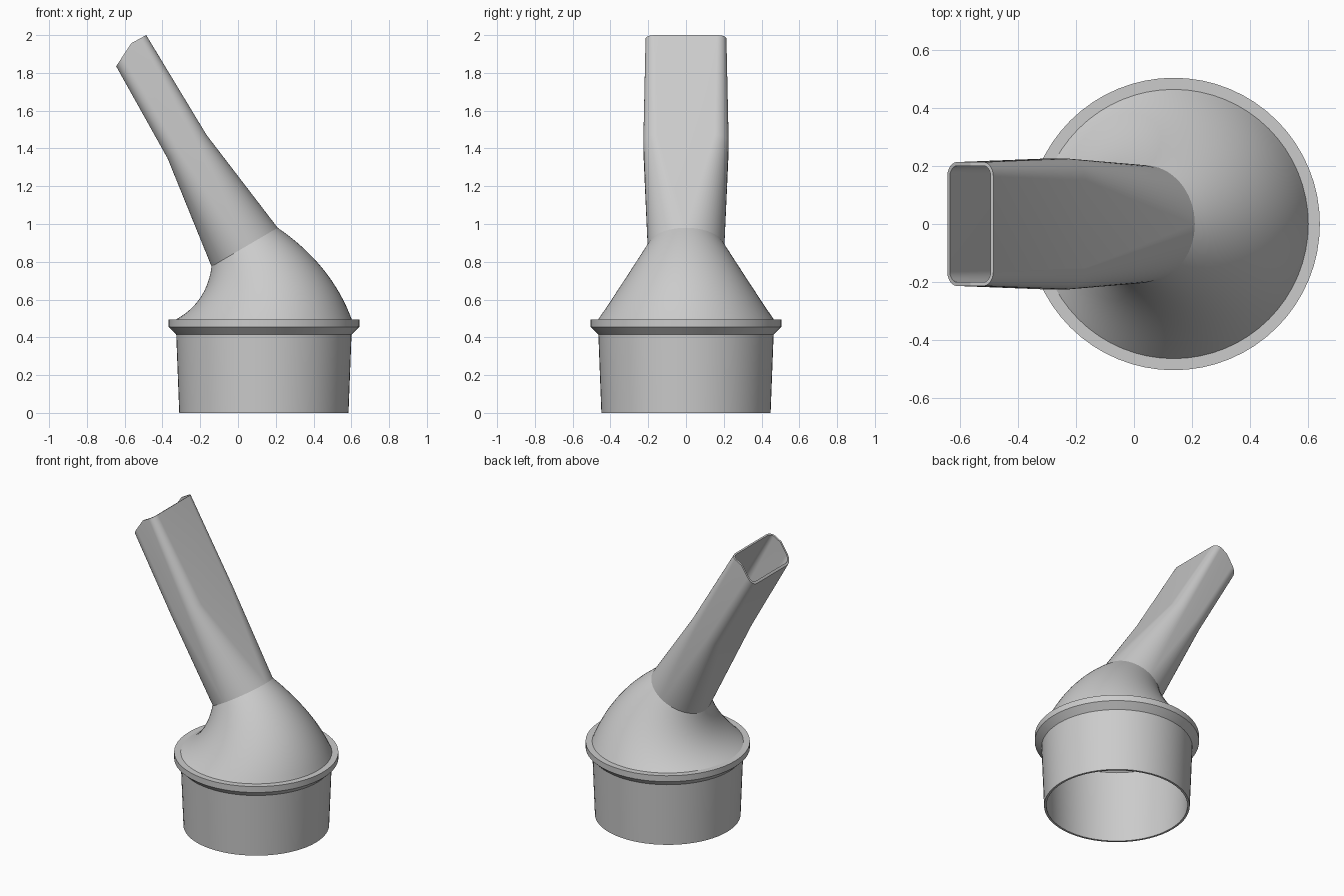
import bpy, bmesh, math
from mathutils import Vector

cube = bpy.data.objects.get("Cube")
if cube:
    bpy.data.objects.remove(cube, do_unlink=True)

STEPS = 16      # segments in each quarter of a section
WALL = 0.013    # wall thickness
ROUND = 9.0     # corner radius that turns a section into an ellipse
AXIS_X = 0.137

grey = bpy.data.materials.new("plain grey")
grey.use_nodes = True
grey.diffuse_color = (0.6, 0.6, 0.6, 1)
bsdf = next(n for n in grey.node_tree.nodes if n.type == 'BSDF_PRINCIPLED')
bsdf.inputs["Base Color"].default_value = grey.diffuse_color


def section(lo, hi, half_y, radius, inset=0.0, peak=0.0):
    """Rounded ring spanning lo to hi in the xz plane, half_y to each side."""
    lo, hi = Vector((lo[0], 0, lo[1])), Vector((hi[0], 0, hi[1]))
    mid, along = (lo + hi) / 2, (hi - lo).normalized()
    half_x = (hi - lo).length / 2
    hx, hy = half_x - inset, half_y - inset
    rx, ry = min(radius - inset, hx), min(radius - inset, hy)
    flat = []
    for corner, (sx, sy) in enumerate([(1, 1), (-1, 1), (-1, -1), (1, -1)]):
        for i in range(STEPS + 1):
            a = (corner + i / STEPS) * math.pi / 2
            flat.append((sx * (hx - rx) + rx * math.cos(a),
                         sy * (hy - ry) + ry * math.sin(a)))
        if corner in (0, 2):        # middle point of each side wall
            flat.append((0, sy * hy))
    return [mid + along * u + Vector((0, v, peak * (1 - abs(u) / half_x)))
            for u, v in flat]


def loft(name, rings):
    """Skin rings into a closed, hollow wall."""
    bm = bmesh.new()
    loops = [[bm.verts.new(p) for p in ring] for ring in rings]
    for a, b in zip(loops, loops[1:] + loops[:1]):
        for i in range(len(a)):
            j = (i + 1) % len(a)
            bm.faces.new((a[i], a[j], b[j], b[i]))
    bmesh.ops.remove_doubles(bm, verts=bm.verts, dist=1e-5)
    bmesh.ops.recalc_face_normals(bm, faces=bm.faces)
    mesh = bpy.data.meshes.new(name)
    bm.to_mesh(mesh)
    bm.free()
    mesh.materials.append(grey)
    obj = bpy.data.objects.new(name, mesh)
    bpy.context.collection.objects.link(obj)
    bpy.ops.object.select_all(action='DESELECT')
    obj.select_set(True)
    bpy.context.view_layer.objects.active = obj
    bpy.ops.object.shade_smooth_by_angle(angle=math.radians(28))


def hollow(name, specs):
    outer = [section(*s[:4], peak=s[4]) for s in specs]
    inner = [section(*s[:4], inset=WALL, peak=s[4]) for s in specs]
    loft(name, outer + inner[::-1])


def bezier(a, b, c, t):
    a, b, c = Vector(a), Vector(b), Vector(c)
    return a * (1 - t) ** 2 + b * 2 * t * (1 - t) + c * t * t


# Tapered round socket with its collar, as radius and height
profile = [(0.448, 0), (0.464, 0.415), (0.505, 0.455), (0.505, 0.495),
           (0.452, 0.495), (0.45, 0.415), (0.434, 0)]
loft("socket_and_collar",
     [section((AXIS_X - r, z), (AXIS_X + r, z), r, ROUND) for r, z in profile])

# Curved shoulder leaning from the collar to the tilted tube
neck_lo, neck_hi, neck_r = (-0.14, 0.775), (0.21, 0.98), 0.203
shoulder = []
for i in range(17):
    t = i / 16
    lo = bezier((-0.328, 0.495), (-0.165, 0.585), neck_lo, t)
    hi = bezier((0.602, 0.495), (0.495, 0.785), neck_hi, t)
    shoulder.append((lo, hi, 0.465 + (neck_r - 0.465) * t, ROUND, 0))
hollow("shoulder", shoulder)

# Tube changing from round to a flattened, rounded rectangle with a peaked end
hollow("flattened_tube", [
    (neck_lo, neck_hi, neck_r, ROUND, 0),
    ((-0.373, 1.348), (-0.167, 1.472), 0.226, 0.075, 0),
    ((-0.645, 1.835), (-0.486, 2.0), 0.214, 0.05, 0.039),
])
